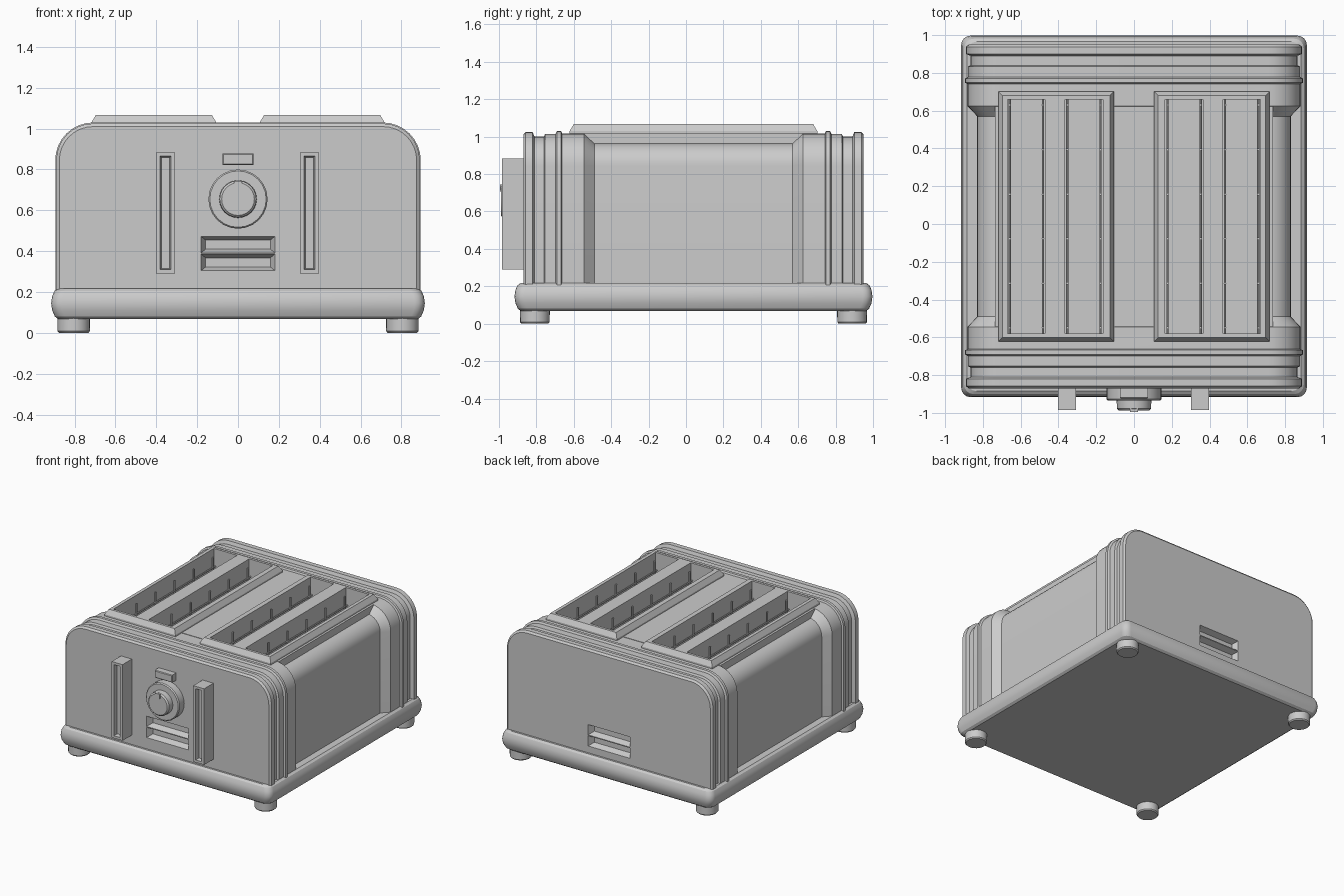
import bpy, bmesh, math

if "Cube" in bpy.data.objects:
    bpy.data.objects.remove(bpy.data.objects["Cube"], do_unlink=True)

grey = bpy.data.materials.new("light grey")
grey.use_nodes = True
colour = (0.6, 0.6, 0.6, 1)
grey.diffuse_color = colour
grey.node_tree.nodes["Principled BSDF"].inputs["Base Color"].default_value = colour

CY = 0.04               # middle of the housing along y
FRONT, BACK = CY - 0.91, CY + 0.91


def part(name, lofts, cutter=None):
    """One object made of closed lofts; each loft is a list of point rings."""
    bm = bmesh.new()
    for rings in lofts:
        rows = [[bm.verts.new(p) for p in ring] for ring in rings]
        n = len(rows[0])
        for a, b in zip(rows, rows[1:]):
            for i in range(n):
                j = (i + 1) % n
                bm.faces.new((a[i], a[j], b[j], b[i]))
        bm.faces.new(rows[0])
        bm.faces.new(rows[-1])
    bmesh.ops.recalc_face_normals(bm, faces=bm.faces)
    mesh = bpy.data.meshes.new(name)
    bm.to_mesh(mesh)
    bm.free()
    mesh.materials.append(grey)
    ob = bpy.data.objects.new(name, mesh)
    bpy.context.collection.objects.link(ob)
    bpy.ops.object.select_all(action="DESELECT")
    ob.select_set(True)
    bpy.context.view_layer.objects.active = ob
    if cutter:
        mod = ob.modifiers.new("openings", "BOOLEAN")
        mod.operation, mod.solver, mod.object = "DIFFERENCE", "EXACT", cutter
        bpy.ops.object.modifier_apply(modifier=mod.name)
    bpy.ops.object.shade_smooth_by_angle(angle=math.radians(28))
    return ob


def rect_z(x, y, hx, hy, z):
    return [(x + sx * hx, y + sy * hy, z) for sx, sy in ((-1, -1), (1, -1), (1, 1), (-1, 1))]


def rect_y(x, z, hx, hz, y):
    return [(x + sx * hx, y, z + sz * hz) for sx, sz in ((-1, -1), (1, -1), (1, 1), (-1, 1))]


def circle(centre, r, axis, n=24):
    x, y, z = centre
    ring = []
    for i in range(n):
        a = 2 * math.pi * i / n
        u, v = r * math.cos(a), r * math.sin(a)
        ring.append({"x": (x, y + u, z + v), "y": (x + u, y, z + v), "z": (x + u, y + v, z)}[axis])
    return ring


def arch(y, d):
    """Housing cross-section, shrunk by d, with rounded shoulders."""
    r, cx, cz = 0.18 - d, 0.71, 0.845
    right = [(cx + r * math.cos(a), y, cz + r * math.sin(a))
             for a in (math.pi / 2 * i / 8 for i in range(9))]
    half = [(cx + r, y, 0.2)] + right
    return half + [(-x, yy, z) for x, yy, z in reversed(half)]


def footprint(z, d):
    """Base outline with small rounded corners."""
    hx, hy, r = 0.915 - d, 0.957 - d, 0.05
    ring = []
    for q, (sx, sy) in enumerate(((1, 1), (-1, 1), (-1, -1), (1, -1))):
        for i in range(5):
            a = math.pi / 2 * (q + i / 4)
            ring.append((sx * (hx - r) + r * math.cos(a),
                         CY + sy * (hy - r) + r * math.sin(a), z))
    return ring


# Cutters: four bread slots, and pairs of tapered vents front and back
SLOTS = (-0.57, -0.265, 0.265, 0.57)
cuts = [[rect_z(x, CY, 0.1, 0.62, z) for z in (0.35, 1.2)] for x in SLOTS]
for face, inward, heights in ((FRONT, 1, (0.345, 0.432)), (BACK, -1, (0.31, 0.397))):
    for z in heights:
        cuts.append([rect_y(0, z, 0.18, 0.04, face - inward * 0.02),
                     rect_y(0, z, 0.18, 0.04, face),
                     rect_y(0, z, 0.158, 0.022, face + inward * 0.045)])
cutter = part("opening_cutter", cuts)
cutter.hide_render = True

# Housing: ribbed ends stepping down to the recessed side panels
steps = [(0.91, 0.015), (0.898, 0), (0.86, 0), (0.85, 0.025), (0.80, 0.025),
         (0.793, 0.01), (0.738, 0.01), (0.73, -0.005), (0.708, -0.005),
         (0.702, 0.008), (0.585, 0.008), (0.53, 0.06)]
stations = [(CY - t, d) for t, d in steps] + [(CY + t, d) for t, d in reversed(steps)]
part("housing", [[arch(y, d) for y, d in stations]], cutter)

# Raised deck and bevelled frames round each pair of slots
part("top_deck", [[rect_z(0, CY, 0.735, 0.583, z) for z in (0.9, 1.019)]], cutter)
for side, x in (("right", -0.412), ("left", 0.412)):
    part(side + "_slot_frame", [[rect_z(x, CY, 0.306, 0.662, 0.99),
                                 rect_z(x, CY, 0.306, 0.662, 1.03),
                                 rect_z(x, CY, 0.284, 0.64, 1.067)]], cutter)
bpy.data.objects.remove(cutter, do_unlink=True)

# Wire bread guards inside the slots
wires = []
for slot in SLOTS:
    for s in (-1, 1):
        x = slot + s * 0.088
        for i in range(6):
            y = CY - 0.59 + i * 0.236
            wires.append([circle((x, y, z), 0.007, "z", 8) for z in (0.35, 1.01)])
        for z in (0.55, 0.93):
            wires.append([circle((x, CY + e, z), 0.006, "y", 8) for e in (-0.62, 0.62)])
part("bread_guards", wires)

# Rounded base and feet
skirt = [(0.067, 0.035), (0.08, 0.018), (0.11, 0.005), (0.145, 0),
         (0.18, 0.005), (0.205, 0.016), (0.217, 0.032)]
part("base", [[footprint(z, d) for z, d in skirt]])
for sx, sy, name in ((-1, -1, "front_right"), (1, -1, "front_left"),
                     (-1, 1, "back_right"), (1, 1, "back_left")):
    x, y = sx * 0.805, CY + sy * 0.848
    part(name + "_foot", [[circle((x, y, z), r, "z")
                           for z, r in ((0, 0.072), (0.008, 0.079), (0.08, 0.08))]])

# Lever handles with a long groove
for side, x in (("right", -0.355), ("left", 0.35)):
    part(side + "_lever", [[rect_y(x, 0.587, 0.047, 0.297, FRONT + 0.02),
                            rect_y(x, 0.587, 0.047, 0.297, -0.985),
                            rect_y(x, 0.587, 0.026, 0.278, -0.985),
                            rect_y(x, 0.587, 0.02, 0.272, -0.955)]])

# Browning dial, its pointer, and the button above
dial = [(FRONT + 0.02, 0.145), (-0.927, 0.145), (-0.935, 0.138), (-0.935, 0.092),
        (-0.978, 0.09), (-0.988, 0.08)]
part("dial", [[circle((0, y, 0.655), r, "y") for y, r in dial]])
part("dial_pointer", [[rect_y(0, 0.725, 0.02, 0.018, y) for y in (-0.97, -0.995)]])
part("button", [[rect_y(0, 0.85, 0.075, 0.029, FRONT + 0.02),
                 rect_y(0, 0.85, 0.075, 0.029, -0.918),
                 rect_y(0, 0.85, 0.07, 0.024, -0.923)]])
